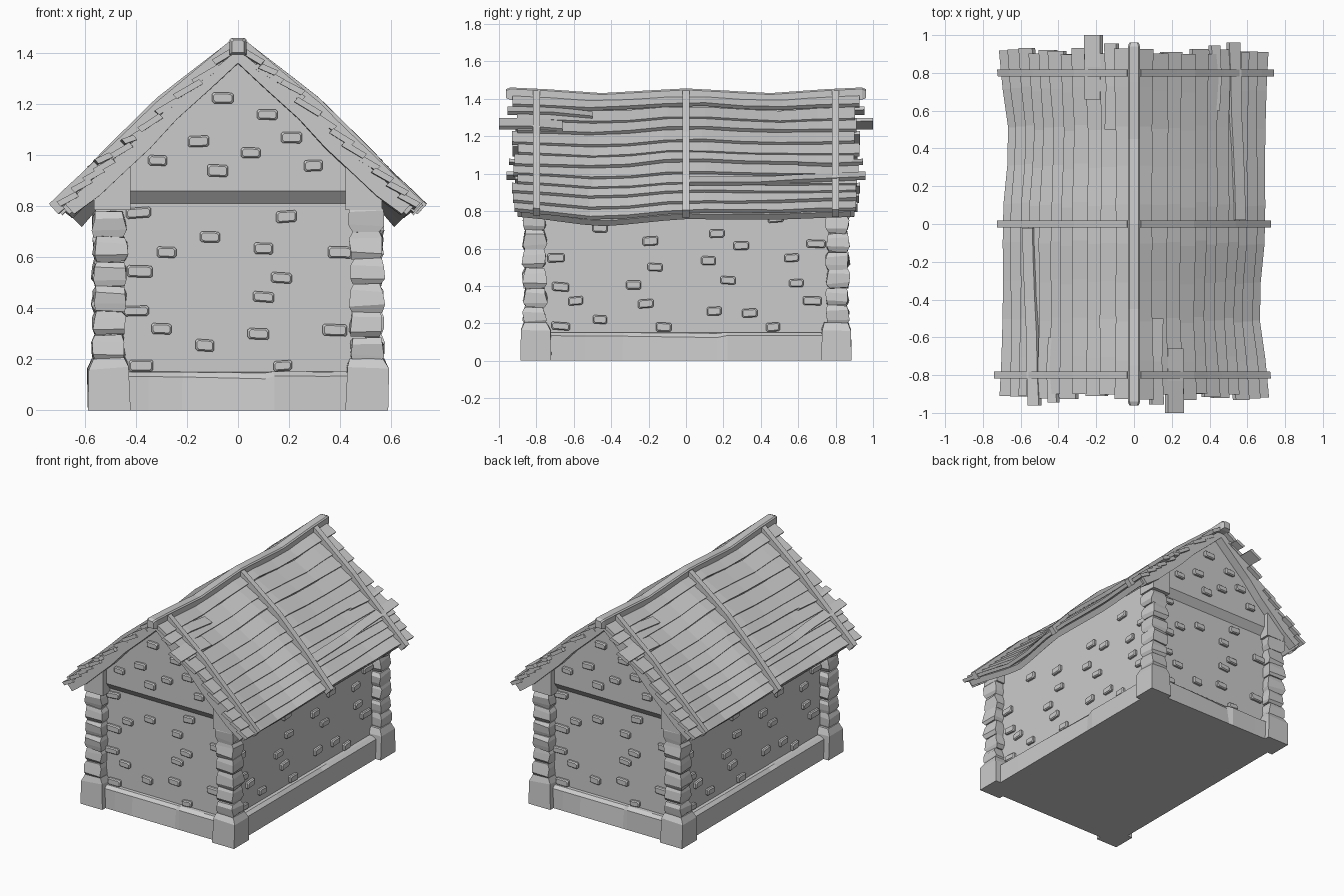
import bpy, bmesh, math, random
from mathutils import Vector

if "Cube" in bpy.data.objects:
    bpy.data.objects.remove(bpy.data.objects["Cube"])

rnd = random.Random(4)
J = lambda a: rnd.uniform(-a, a)
paired = []          # parts repeated by a half turn about z


def loft(name, sections, pair=True):
    """Skin a solid through sections, each a list of loops of points."""
    bm = bmesh.new()
    for rings in sections:
        vs = [[bm.verts.new(p) for p in r] for r in rings]
        n = len(vs[0])
        for a, b in zip(vs, vs[1:]):
            for i in range(n):
                bm.faces.new((a[i], a[(i + 1) % n], b[(i + 1) % n], b[i]))
        bm.faces.new(vs[0][::-1])
        bm.faces.new(vs[-1])
    bmesh.ops.recalc_face_normals(bm, faces=bm.faces)
    me = bpy.data.meshes.new(name)
    bm.to_mesh(me)
    bm.free()
    ob = bpy.data.objects.new(name, me)
    bpy.context.collection.objects.link(ob)
    if pair:
        paired.append(ob)
    return ob


def rect(cx, cy, hx, hy, z, j=0.0):
    return [(cx + a * hx + J(j), cy + b * hy + J(j), z + J(j * .8))
            for a, b in ((-1, -1), (1, -1), (1, 1), (-1, 1))]


# ---- roof surface: s runs ridge to eave, y along the house, h above the boards
PROFILE = [Vector(p) for p in ((0, 1.41), (.28, 1.2), (.5, .99), (.685, .795))]
SAG_Y = (-1.1, -.9, -.45, 0, .45, .9, 1.1)
SAG_EAVE = (0, 0, -.05, -.012, -.015, 0, 0)
SAG_RIDGE = (0, 0, -.03, -.005, -.03, 0, 0)
SAG_MIDDLE = (-.03, -.028, -.005, 0, -.005, -.028, -.03)


def sag(table, y):
    for i in range(6):
        if y <= SAG_Y[i + 1]:
            t = (y - SAG_Y[i]) / (SAG_Y[i + 1] - SAG_Y[i])
            t += .5 * (t * t * (3 - 2 * t) - t)
            return table[i] * (1 - t) + table[i + 1] * t
    return 0


def roof(s, y, h):
    k = s * 3
    i = max(0, min(2, int(k)))
    a, b = PROFILE[i], PROFILE[i + 1]
    p = a.lerp(b, k - i)
    d = (PROFILE[3] - PROFILE[0]).normalized()
    e = sag(SAG_EAVE, y)
    m = sag(SAG_MIDDLE, y) * math.sin(math.pi * min(s, 1))
    return Vector((p.x - d.y * h + e * s, y,
                   p.y + d.x * h + e * s + m + sag(SAG_RIDGE, y) * (1 - s)))


def steps(a, b, n):
    return [a + (b - a) * i / n for i in range(n + 1)]


# ---- walls and gables
loft("walls", [[rect(0, 0, .5, .8, .08), rect(0, 0, .5, .8, .9)]], False)
tri = [(-.45, .86), (.45, .86), (.45, .97), (.23, 1.15), (0, 1.375), (-.23, 1.15), (-.45, .97)]
loft("gable_wall", [[[(x, y, z) for x, z in tri] for y in (-.84, -.78)]])
lip = [(-.79, .80), (-.84, .86), (-.84, .91), (-.78, .91)]
loft("gable_ledge", [[[(x, y, z) for y, z in lip] for x in (-.45, .45)]])

# ---- plinth with a worn upper edge and sunken facets
def plinth_ring(inset, z, wear):
    x, y, out = .55 - inset, .85 - inset, []
    c = [(-x, -y), (x, -y), (x, y), (-x, y)]
    dents = (0, .2, .3, .9, 0, .1)
    for i in range(4):
        a, b = Vector(c[i]), Vector(c[(i + 1) % 4])
        for t, dent in zip((0, .18, .3, .6, .63, .8), dents):
            p = a.lerp(b, t) * (1 - dent * wear)
            out.append((p.x, p.y, z - dent * wear * .5))
    return out

loft("plinth", [[plinth_ring(0, 0, 0), plinth_ring(0, .135, .025),
                 plinth_ring(.025, .152, .012), plinth_ring(.06, .152, 0)]], False)

# ---- corner footings, stacked stone pillars and pillar heads
for tag, sy in (("front", -1), ("rear", 1)):
    cx, cy = .505, sy * .803
    loft("footing_" + tag, [[rect(cx, cy, .084, .082, 0), rect(cx, cy, .082, .08, .165, .008),
                             rect(cx, cy, .062, .06, .205, .006)]])
    stones, z = [], .19
    for i in range(6):
        h = .1 + J(.008)
        x, y = .503 + J(.004), sy * .81 + J(.004)
        stones.append([rect(x, y, .055, .05, z, .005), rect(x, y, .065, .061, z + .025, .007),
                       rect(x, y, .062, .058, z + h - .025, .008), rect(x, y, .053, .05, z + h, .005)])
        z += h
    loft("pillar_" + tag, stones)
    head = [(.422, .785), (.565, .785), (.565, .85), (.422, .97)]
    loft("pillar_head_" + tag, [[[(px, sy * d, pz) for px, pz in head] for d in (.74, .875)]])

# ---- bricks standing proud of the plaster
FRONT = [(-.39, .775), (.19, .76), (-.11, .68), (-.28, .62), (.1, .635), (.4, .62), (-.385, .545),
         (.17, .52), (.1, .445), (-.4, .39), (-.3, .32), (.08, .3), (.38, .315), (-.13, .255),
         (.175, .175), (-.38, .175)]
GABLE = [(-.06, 1.225), (.115, 1.16), (.21, 1.07), (-.155, 1.055), (.05, 1.01), (-.315, .98),
         (.295, .96), (-.08, .94)]
SIDE = [(-.46, .71), (.48, .76), (-.19, .64), (.165, .68), (.295, .615), (.695, .625), (-.695, .55),
        (-.165, .5), (.12, .535), (.565, .55), (-.67, .395), (-.28, .405), (.225, .43), (.59, .415),
        (-.59, .32), (-.215, .305), (.675, .32), (.15, .265), (.34, .255), (-.46, .22),
        (-.67, .185), (-.12, .18), (.465, .18)]


def bricks(name, spots, place, edge):
    out = []
    for u, v in spots:
        w, h = (.048 if abs(u) > edge else .039) + J(.003), .022 + J(.002)
        tilt = J(.08)
        rings = []
        for depth, k in ((-.01, 0), (.013, 0), (.02, .006)):
            a, b, c = w - k, h - k, .007
            loop = [(-a, -b + c), (-a + c, -b), (a - c, -b), (a, -b + c),
                    (a, b - c), (a - c, b), (-a + c, b), (-a, b - c)]
            rings.append([place(u + p, v + q + p * tilt, depth) for p, q in loop])
        out.append(rings)
    loft(name, out)

bricks("front_bricks", FRONT, lambda u, v, d: (u, -.8 - d, v), .35)
bricks("gable_bricks", GABLE, lambda u, v, d: (u, -.84 - d, v), .6)
bricks("side_bricks", SIDE, lambda u, v, d: (.5 + d, u, v), .64)

# ---- roof underlay and gable edge boards
loft("roof_underlay", [[[roof(s, y, -.035) for s in steps(0, 1, 6)] +
                        [roof(s, y, .004) for s in steps(1, 0, 6)] for y in steps(-.88, .88, 16)]])
for tag, y0, y1 in (("front", -.9, -.84), ("rear", .9, .84)):
    rings = []
    for s in steps(0, .98, 6):
        low = -.035 - .025 * min(1, s * 2, (1.1 - s) * 4)
        rings.append([roof(s, y0, low), roof(s, y0, .005), roof(s, y1, .005), roof(s, y1, low)])
    loft("edge_board_" + tag, [rings])


# ---- lapped roof planks
def plank(s, width, y0, y1, lift, thick=.024, skew=0.0):
    rings = []
    a, b, c0 = J(.008), J(.008), J(.012)
    n = max(2, round((y1 - y0) / .2))
    for i, y in enumerate(steps(y0, y1, n)):
        t = i / n
        c = s + a * (1 - t) + b * t + c0 * math.sin(t * math.pi) + skew * (t - .5) + J(.004)
        lo, hi = c - width / 2, c + width / 2
        rings.append([roof(lo, y, lift - .012), roof(hi, y, lift + .008),
                      roof(hi, y, lift + .008 + thick), roof(lo, y, lift - .012 + thick)])
    return rings

N = 11
planks = [plank((i + .5) / N, .107, -.915 + J(.02), .915 + J(.02), .005 + J(.005),
                skew=J(.02)) for i in range(N)]
loft("roof_planks", planks)
loft("patch_planks", [plank(.235, .085, -1.0, -.66, .02), plank(.71, .075, .02, .96, .026, skew=-.06),
                      plank(.12, .06, -.955, -.5, .012), plank(.53, .05, .6, .945, .012)])

# ---- battens across the planks
battens = []
for y, end in ((-.8, 1.02), (0, 1.03), (.8, 1.04)):
    battens.append([[roof(s, y - .019, .0), roof(s, y + .019, .0),
                     roof(s, y + .019, .054), roof(s, y - .019, .054)]
                    for s in steps(.0, end, 9)])
loft("roof_battens", battens)

# ---- sagging ridge beam
ridge = []
for y in (-.962, -.94, -.75, -.45, -.2, 0, .2, .45, .75, .94, .962):
    z = 1.428 + sag(SAG_RIDGE, y)
    e = .024 if abs(y) > .95 else .033
    ridge.append([(-e, y, z - e), (e, y, z - e), (e, y, z + e - .008), (e - .008, y, z + e),
                  (-e + .008, y, z + e), (-e, y, z + e - .008)])
loft("ridge_beam", [ridge], False)

# ---- repeat the paired parts on the opposite side
for ob in paired:
    twin = ob.copy()
    twin.name = ob.name + "_opposite"
    twin.rotation_euler = (0, 0, math.pi)
    bpy.context.collection.objects.link(twin)
